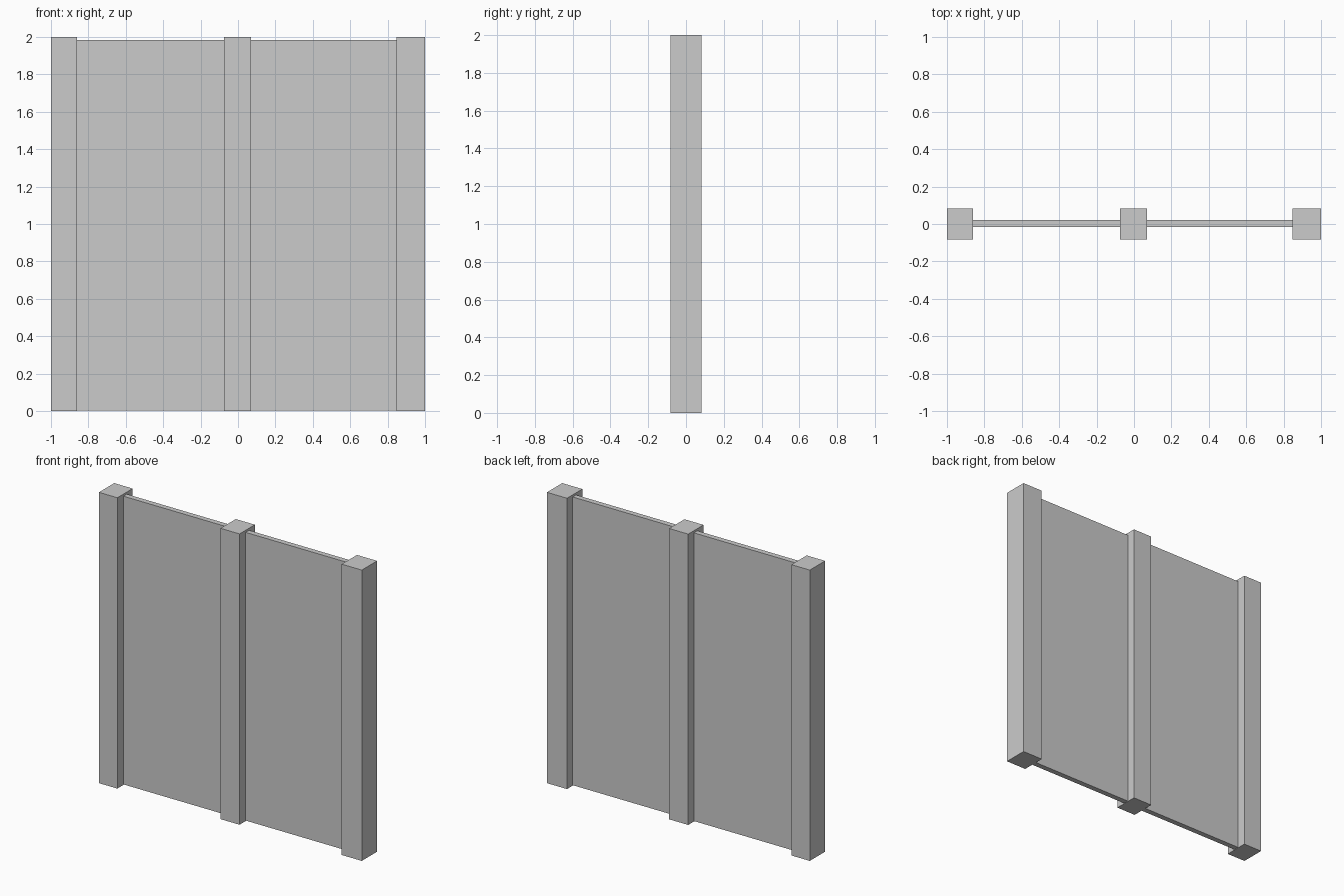
import bpy
import bmesh
from mathutils import Vector

if "Cube" in bpy.data.objects:
    bpy.data.objects.remove(bpy.data.objects["Cube"])


def box(name, lo, hi):
    """Axis-aligned box between two opposite corners."""
    lo, hi = Vector(lo), Vector(hi)
    bm = bmesh.new()
    bmesh.ops.create_cube(bm, size=1)
    bmesh.ops.scale(bm, vec=hi - lo, verts=bm.verts)
    bmesh.ops.translate(bm, vec=(lo + hi) / 2, verts=bm.verts)
    mesh = bpy.data.meshes.new(name)
    bm.to_mesh(mesh)
    bm.free()
    obj = bpy.data.objects.new(name, mesh)
    bpy.context.collection.objects.link(obj)
    return obj


HALF_DEPTH = 0.083
posts = [("left_post", -1.0, -0.86),
         ("middle_post", -0.075, 0.07),
         ("right_post", 0.847, 1.0)]

# Upright posts
for name, x0, x1 in posts:
    box(name, (x0, -HALF_DEPTH, 0), (x1, HALF_DEPTH, 2.0))

# Thin panels spanning from post to post, slightly lower than the posts
for name, a, b in zip(("left_panel", "right_panel"), posts, posts[1:]):
    box(name, (a[2], -0.016, 0.003), (b[1], 0.021, 1.985))
